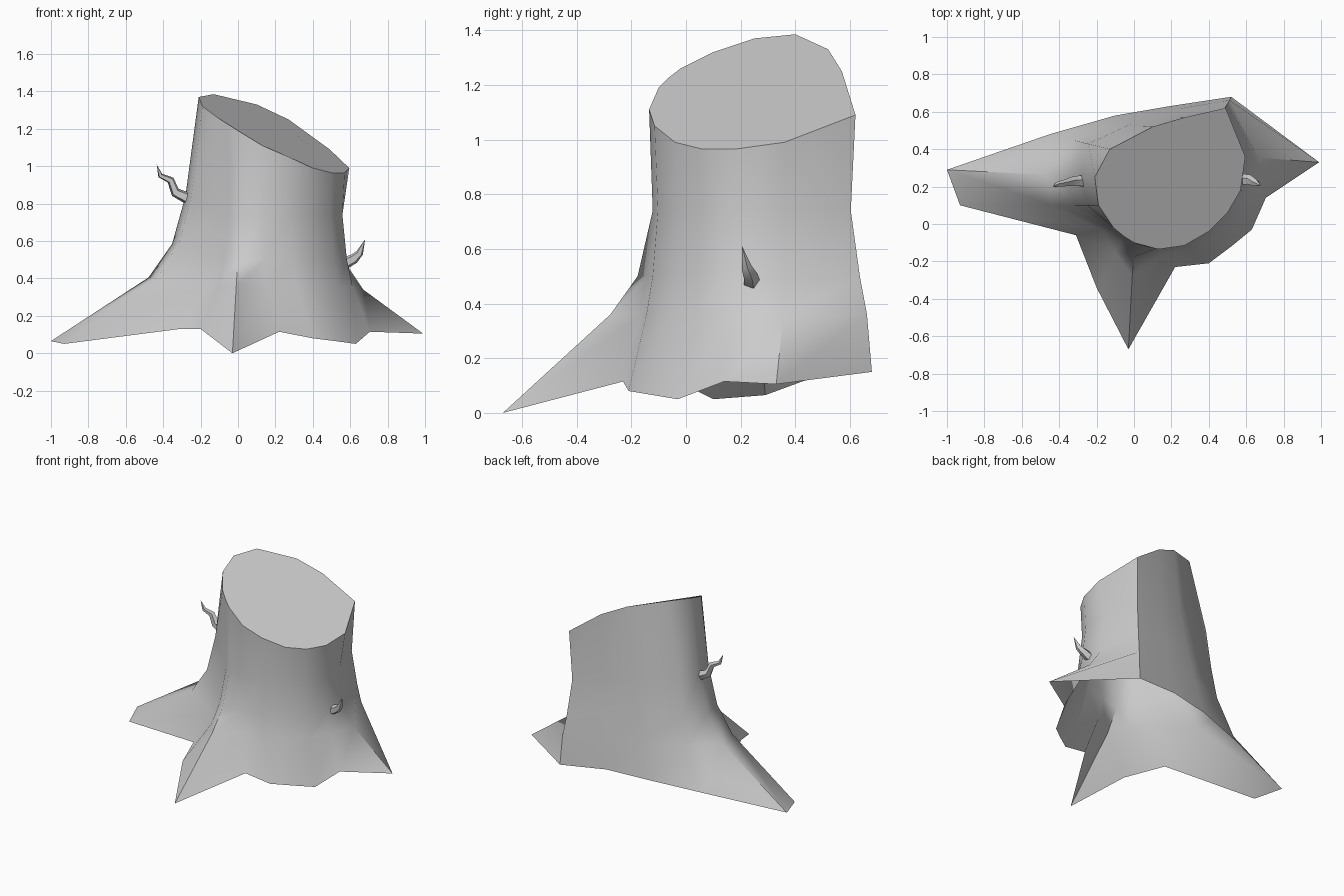
import bpy, bmesh, math
from mathutils import Vector

if "Cube" in bpy.data.objects:
    bpy.data.objects.remove(bpy.data.objects["Cube"])

AXIS = Vector((0.19, 0.24))

# Columns of the trunk: slanted-cut point, ground point
columns = [
    ((0.00, -0.10, 1.19), (-0.03, -0.67, 0.00)),   # front root tip
    ((0.13, -0.135, 1.11), (0.22, -0.23, 0.115)),
    ((0.27, -0.115, 1.05), (0.40, -0.21, 0.08)),
    ((0.40, -0.04, 0.99), (0.52, -0.12, 0.065)),
    ((0.50, 0.06, 0.965), (0.63, -0.03, 0.05)),
    ((0.57, 0.18, 0.965), (0.705, 0.14, 0.115)),
    ((0.595, 0.36, 0.99), (0.99, 0.33, 0.105)),    # right root tip
    ((0.49, 0.62, 1.09), (0.52, 0.68, 0.15)),      # back corner
    ((0.27, 0.57, 1.25), (0.19, 0.63, 0.185)),
    ((0.10, 0.52, 1.33), (-0.10, 0.58, 0.17)),
    ((-0.13, 0.40, 1.385), (-0.45, 0.48, 0.135)),
    ((-0.21, 0.25, 1.37), (-1.00, 0.29, 0.065)),   # left root tip
    ((-0.19, 0.10, 1.32), (-0.93, 0.10, 0.05)),
    ((-0.11, -0.02, 1.26), (-0.31, -0.06, 0.13)),
    ((-0.055, -0.065, 1.225), (-0.20, -0.34, 0.13)),
]
# Flare rings: height, share of the way out to the ground point, waist squeeze
rings = [(0.36, 0.31, 1.0), (0.50, 0.15, 0.98), (0.74, 0.04, 0.955)]
# Per-column height and flare exceptions
special = {
    6: [(0.34, 0.19), (0.47, -0.01), (0.74, -0.05)],
    7: [(0.36, 0.7), (0.50, 0.4), (0.74, 0.0)],
    8: [(0.40, 0.7), (0.58, 0.5), (0.80, 0.3)],
    9: [(0.40, 0.7), (0.60, 0.5), (0.85, 0.3)],
    10: [(0.42, 0.6), (0.62, 0.48), (0.90, 0.36)],
    11: [(0.405, 0.34), (0.585, 0.18), (0.84, 0.09)],
    12: [(0.405, 0.33), (0.585, 0.17), (0.84, 0.08)],
}


def finish(name, bm):
    bmesh.ops.recalc_face_normals(bm, faces=bm.faces[:])
    mesh = bpy.data.meshes.new(name)
    bm.to_mesh(mesh)
    bm.free()
    obj = bpy.data.objects.new(name, mesh)
    bpy.context.collection.objects.link(obj)
    bpy.ops.object.select_all(action='DESELECT')
    obj.select_set(True)
    bpy.context.view_layer.objects.active = obj
    bpy.ops.object.shade_smooth_by_angle(angle=math.radians(55))
    return obj


def bridge(bm, loops):
    n = len(loops[0])
    for a, b in zip(loops, loops[1:]):
        for i in range(n):
            j = (i + 1) % n
            bm.faces.new((a[i], a[j], b[j], b[i]))


# Stump shell, open underneath, with slanted cut face
bm = bmesh.new()
loops = [[bm.verts.new(base) for _, base in columns]]
for r, (z, share, squeeze) in enumerate(rings):
    loop = []
    for i, (top, base) in enumerate(columns):
        height, f = special[i][r] if i in special else (z, share)
        p = Vector(top[:2]).lerp(Vector(base[:2]), 0) + (Vector(base[:2]) - Vector(top[:2])) * f
        if i not in (10, 11, 12):
            p = AXIS + (p - AXIS) * squeeze
        loop.append(bm.verts.new((p.x, p.y, height)))
    loops.append(loop)
loops.append([bm.verts.new(top) for top, _ in columns])
bridge(bm, loops)
bm.faces.new(loops[-1])
finish("stump", bm)


# Crooked twigs: tapered square tubes ending in a point
def twig(name, path, radii, sides=5):
    bm = bmesh.new()
    pts = [Vector(p) for p in path]
    loops = []
    for k, (p, r) in enumerate(zip(pts[:-1], radii)):
        t = (pts[k + 1] - pts[max(k - 1, 0)]).normalized()
        u = Vector((0, 1, 0))
        u = (u - t * u.dot(t)).normalized()
        v = t.cross(u)
        loops.append([bm.verts.new(p + r * (u * math.cos(a) + v * math.sin(a)))
                      for a in (2 * math.pi * s / sides for s in range(sides))])
    bridge(bm, loops)
    tip = bm.verts.new(pts[-1])
    for i in range(sides):
        bm.faces.new((loops[-1][i], loops[-1][(i + 1) % sides], tip))
    finish(name, bm)


twig("left_twig",
     [(-0.25, 0.23, 0.82), (-0.335, 0.225, 0.86), (-0.36, 0.22, 0.925),
      (-0.415, 0.21, 0.95), (-0.435, 0.20, 1.01)],
     [0.036, 0.027, 0.021, 0.014])
twig("right_twig",
     [(0.56, 0.238, 0.475), (0.62, 0.235, 0.505), (0.65, 0.22, 0.535), (0.68, 0.205, 0.61)],
     [0.034, 0.028, 0.02])
